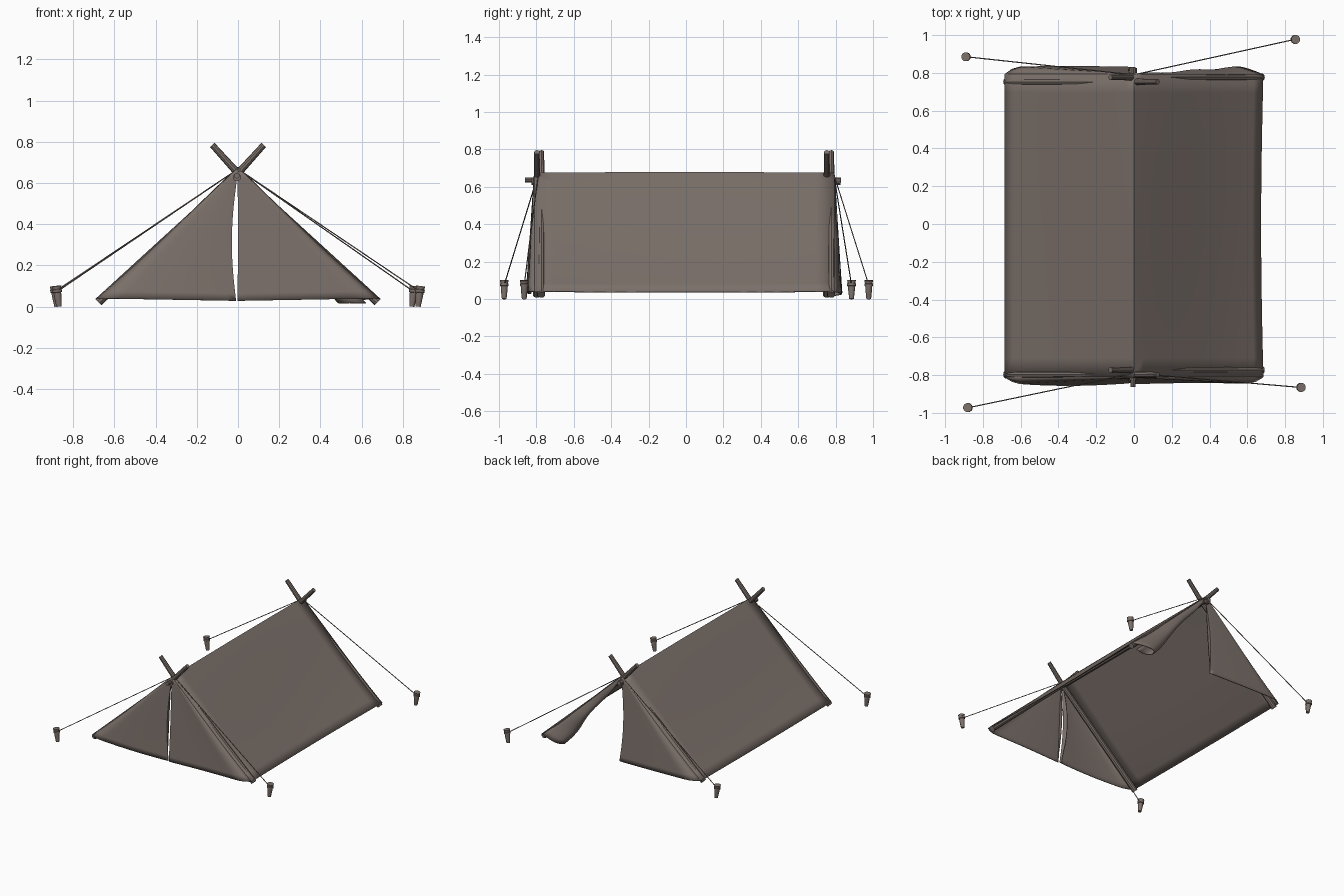
import bpy, math
from mathutils import Vector

if "Cube" in bpy.data.objects:
    bpy.data.objects.remove(bpy.data.objects["Cube"])

mat = bpy.data.materials.new("canvas brown")
mat.diffuse_color = (0.2, 0.163, 0.144, 1)
mat.use_nodes = True
mat.node_tree.nodes["Principled BSDF"].inputs["Base Color"].default_value = mat.diffuse_color


def make(name, verts, faces, smooth=True):
    me = bpy.data.meshes.new(name)
    me.from_pydata([tuple(v) for v in verts], [], faces)
    me.materials.append(mat)
    ob = bpy.data.objects.new(name, me)
    bpy.context.collection.objects.link(ob)
    if smooth:
        bpy.context.view_layer.objects.active = ob
        ob.select_set(True)
        bpy.ops.object.shade_smooth_by_angle(angle=math.radians(35))
        ob.select_set(False)
    return ob


def grid(name, fn, nu, nv, thick=0.006):
    """Cloth sheet from a function of two parameters in 0..1."""
    verts = [fn(i / nu, j / nv) for j in range(nv + 1) for i in range(nu + 1)]
    w = nu + 1
    faces = [(j * w + i, j * w + i + 1, (j + 1) * w + i + 1, (j + 1) * w + i)
             for j in range(nv) for i in range(nu)]
    ob = make(name, verts, faces)
    m = ob.modifiers.new("cloth thickness", 'SOLIDIFY')
    m.thickness, m.offset = thick, 0
    return ob


def tube(name, pts, radii, n=10):
    """Round rod through points with a radius at each point."""
    pts = [Vector(p) for p in pts]
    d = (pts[-1] - pts[0]).normalized()
    a = d.orthogonal().normalized()
    b = d.cross(a)
    verts = [p + r * (math.cos(t) * a + math.sin(t) * b)
             for p, r in zip(pts, radii)
             for t in [2 * math.pi * k / n for k in range(n)]]
    faces = [(s * n + k, s * n + (k + 1) % n, (s + 1) * n + (k + 1) % n, (s + 1) * n + k)
             for s in range(len(pts) - 1) for k in range(n)]
    faces += [tuple(range(n))[::-1], tuple(range((len(pts) - 1) * n, len(pts) * n))]
    return make(name, verts, faces)


def slope(v):
    """Roof profile (x, z): v = 0 at the ridge, 1 at the hem, slightly sagging."""
    return 0.683 * v, 0.672 - 0.632 * v - 0.018 * math.sin(math.pi * v) * v


# Roof sheet over the ridge, sagging a little at mid length
def roof(u, v):
    s = 2 * u - 1
    x, z = slope(abs(s))
    mid = math.sin(math.pi * v)
    sx = 1 if s >= 0 else -1
    return (sx * (x - (0.012 * mid * abs(s) if sx > 0 else 0)),
            -0.81 + 1.605 * v, z - 0.008 * mid * abs(s) + 0.004 * mid)


grid("roof_canvas", roof, 28, 16)


# Closed door flaps, bulging outwards, with a hem folded in at the opening
def flap(side, end, edge, lift, bow):
    def fn(u, v):
        v = 0.015 + 0.985 * v
        x, z = slope(v)
        y0 = 0.81 if end < 0 else 0.792
        t = min(1, u / 0.9)
        xi = edge * math.sin(math.pi * min(1, v)) + 0.012 * v * (edge > 0.01)
        xx = x + (xi - x) * t
        y = y0 + lift * v * min(1, t / 0.12) ** 0.5 + bow * v * math.sin(math.pi * t)
        z -= 0.012 * v * t
        if u > 0.9:
            k = (u - 0.9) / 0.1
            y -= 0.035 * k * math.sin(math.pi * min(v, 0.9))
            xx += 0.008 * k
        return side * xx, end * y, z
    return fn


grid("front_left_flap", flap(-1, -1, 0.026, 0.03, 0.014), 20, 16)
grid("front_right_flap", flap(1, -1, 0.002, 0.035, -0.006), 20, 16)
grid("back_left_flap", flap(-1, 1, 0.026, 0.038, 0.003), 20, 16)


# Open back flap, gathered along the roof edge and curled back
def tied(u, v):
    v = 0.02 + 0.98 * v
    x, z = slope(v)
    a = math.pi * 0.9 * u
    w = 0.19 * v + 0.012 * math.sin(9 * v)
    return (x - w * math.sin(a),
            0.79 + 0.038 * v * math.sin(2 * a) + 0.006 * math.sin(14 * v) * math.sin(a),
            z - 0.01 * math.sin(a) - 0.02 * v * u)


grid("back_right_tied_flap", tied, 14, 16)

# Crossed end poles and the ridge pole
for end, yc in (("front", -0.785), ("back", 0.765)):
    for side, name in ((1, "right"), (-1, "left")):
        y = yc + 0.012 * side
        tube(f"{end}_{name}_pole",
             [(side * 0.678, y, 0.022), (side * 0.006, y, 0.64), (-side * 0.125, y, 0.785)],
             [0.021, 0.018, 0.015])
tube("ridge_pole", [(-0.005, -0.862, 0.636), (-0.005, 0.83, 0.636)], [0.014, 0.014])

# Guy ropes and ground pegs
pegs = [(-0.885, 0.885), (0.85, 0.977), (-0.875, -0.972), (0.88, -0.865)]
for i, (x, y) in enumerate(pegs):
    end = 1 if y > 0 else -1
    lean = 0.012 if x > 0 else -0.012
    at = lambda h: (x + lean * (h / 0.1 - 0.5), y, h)
    tube(f"peg_{i + 1}",
         [at(h) for h in (0.0, 0.055, 0.068, 0.070, 0.082, 0.084, 0.1)],
         [0.013, 0.019, 0.019, 0.024, 0.024, 0.021, 0.024], 12)
    tube(f"guy_rope_{i + 1}", [(0, end * 0.79, 0.668), (x, y, 0.075)], [0.003, 0.003], 6)
    tube(f"rope_knot_{i + 1}", [(-0.005, end * 0.80, 0.628), (-0.005, end * 0.825, 0.628)],
         [0.02, 0.02], 10)
